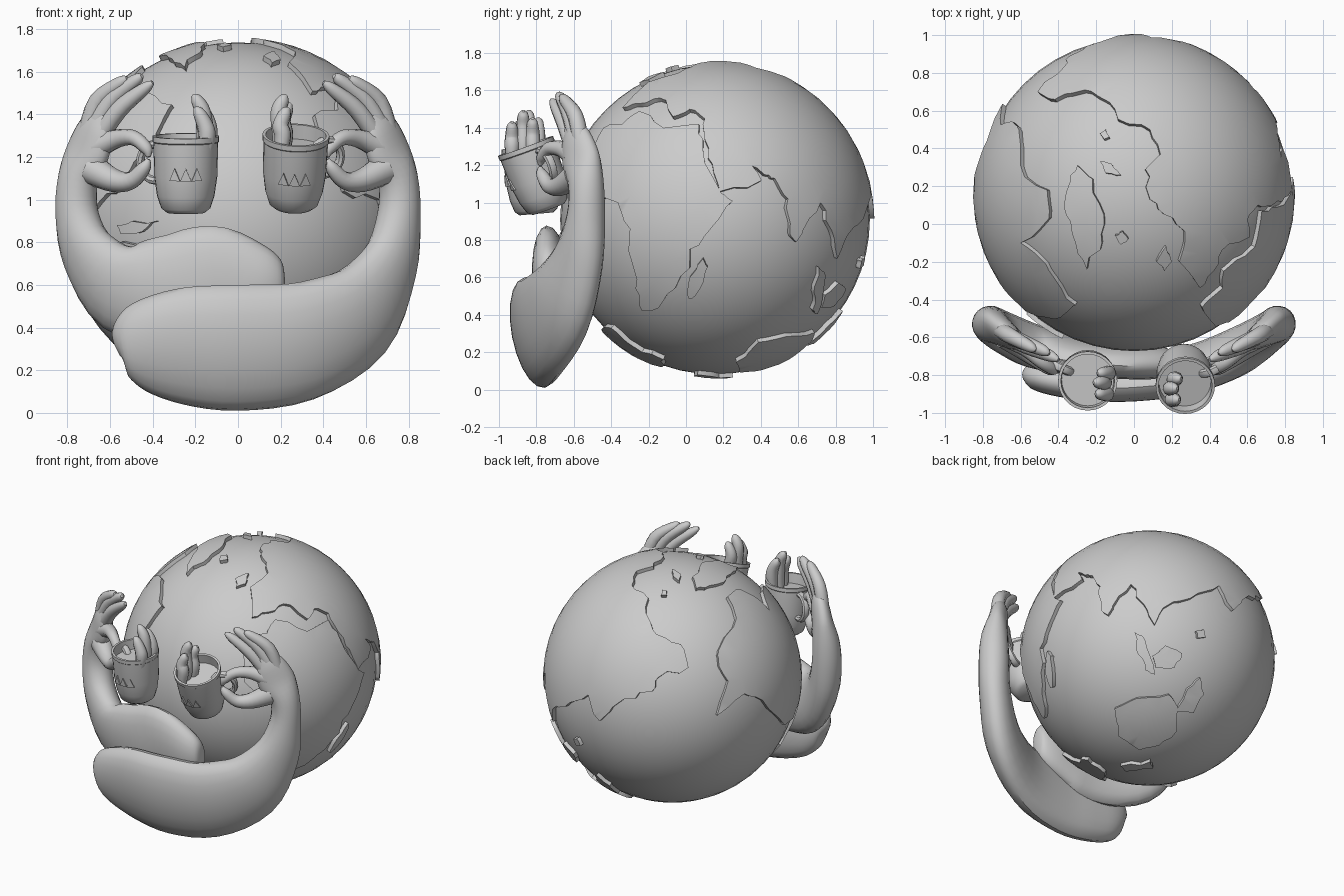
import bpy, bmesh, math, random
from mathutils import Vector as V, Matrix, geometry

if "Cube" in bpy.data.objects:
    bpy.data.objects.remove(bpy.data.objects["Cube"])

random.seed(4)
C = V((0, .155, .91))          # globe centre
R_SEA, R_LAND = .828, .852


def finish(bm, name):
    bmesh.ops.recalc_face_normals(bm, faces=bm.faces)
    me = bpy.data.meshes.new(name)
    bm.to_mesh(me)
    bm.free()
    ob = bpy.data.objects.new(name, me)
    bpy.context.collection.objects.link(ob)
    bpy.context.view_layer.objects.active = ob
    ob.select_set(True)
    bpy.ops.object.shade_smooth_by_angle(angle=math.radians(40))
    ob.select_set(False)


# Ocean ball
bm = bmesh.new()
bmesh.ops.create_uvsphere(bm, u_segments=48, v_segments=28, radius=R_SEA)
bmesh.ops.translate(bm, vec=C, verts=bm.verts)
finish(bm, "ocean")

# Viewing frames used to place coast points on the ball: right, up, toward, centre, scale
X, Y, Z = V((1, 0, 0)), V((0, 1, 0)), V((0, 0, 1))


def oblique(az, el, cx, cy):
    a, e = math.radians(az), math.radians(el)
    t = V((math.sin(a) * math.cos(e), math.cos(a) * math.cos(e), math.sin(e)))
    r = Z.cross(t).normalized()
    return r, -t.cross(r), t, cx, cy, 127


VIEWS = {"F": (X, Z, -Y, C.x, C.z, R_LAND), "R": (Y, Z, X, C.y, C.z, R_LAND),
         "T": (X, Y, Z, C.x, C.y, R_LAND),
         "L": oblique(-32, 25, 672, 677), "B": oblique(43, -27, 1148, 659)}


def direction(view, p):
    r, u, t, cx, cy, s = VIEWS[view]
    a, b = (p[0] - cx) / s, (p[1] - cy) / s
    return (r * a + u * b + t * math.sqrt(max(0, 1 - a * a - b * b))).normalized()


FIB = []
for i in range(900):
    z = 1 - 2 * (i + .5) / 900
    s = math.sqrt(1 - z * z)
    FIB.append(V((math.cos(i * 2.39996) * s, math.sin(i * 2.39996) * s, z)))


def land(name, *runs):
    """Raised plate whose coast is given as runs of points seen in some view."""
    ds = [direction(v, p) for v, pts in runs for p in pts]
    coast = []
    for a, b in zip(ds, ds[1:] + ds[:1]):      # roughen the coast a little
        k = (a - b).length * .1
        coast.append(a)
        for t in (.33, .67):
            coast.append((a.lerp(b, t) + V([random.uniform(-k, k) for _ in range(3)])).normalized())
    m = sum(ds, V((0, 0, 0))).normalized()
    u = m.orthogonal().normalized()
    w = m.cross(u)
    flat = lambda d: V((d.dot(u), d.dot(w))) / (1 + d.dot(m))
    pts = [flat(d) for d in coast] + [flat(d) for d in FIB if d.dot(m) > -.1]
    vs, _, fs = geometry.delaunay_2d_cdt(pts, [], [list(range(len(coast)))], 1, 1e-5)[:3]
    bm = bmesh.new()
    bv = []
    for q in vs:
        k = q.length_squared
        bv.append(bm.verts.new(C + (u * 2 * q.x + w * 2 * q.y + m * (1 - k)) / (1 + k) * R_LAND))
    for f in fs:
        bm.faces.new([bv[i] for i in f])
    bmesh.ops.delete(bm, geom=[v for v in bm.verts if not v.link_faces], context='VERTS')
    rim = [e for e in bm.edges if e.is_boundary]
    for v in bmesh.ops.extrude_edge_only(bm, edges=rim)["geom"]:
        if isinstance(v, bmesh.types.BMVert):
            v.co = C + (v.co - C) * (.8 / R_LAND)
    finish(bm, name)


# Continents
land("africa", ("R", [(-.34, 1.42), (-.25, 1.49), (-.12, 1.4), (.07, 1.42), (.09, 1.29), (.19, 1.05),
     (.25, 1.01), (.14, .87), (.02, .75), (.02, .65), (-.1, .51), (-.19, .42), (-.235, .42),
     (-.27, .54), (-.31, .75), (-.3, .86), (-.365, 1)]), ("F", [(.5, 1.04), (.42, 1.2), (.36, 1.4)]))
land("eurasia", ("T", [(-.51, .7), (-.42, .66), (-.26, .71), (-.13, .645), (-.085, .555), (.085, .5),
     (.14, .37), (.06, .29), (.085, .13), (.16, .05), (.27, -.04), (.24, -.2), (.35, -.34)]),
     ("R", [(-.25, 1.53), (-.14, 1.56), (-.07, 1.46), (.02, 1.5), (.1, 1.45), (.1, 1.34), (.14, 1.21),
      (.18, 1.06), (.405, 1.12), (.315, 1.23), (.42, 1.15), (.475, 1.13), (.545, 1.02), (.555, .835),
      (.59, .79), (.625, .85), (.72, 1.0), (.78, .85), (.81, .7), (.86, .82)]),
     ("B", [(1195, 605), (1222, 592)]), ("L", [(606, 722), (630, 700), (658, 692), (664, 678)]))
land("north_america", ("T", [(-.31, -.43), (-.42, -.29), (-.5, -.18), (-.6, -.1), (-.45, .03),
     (-.46, .18), (-.58, .25), (-.61, .5)]),
     ("L", [(722, 657), (732, 680), (722, 714), (748, 692), (765, 698), (785, 722)]),
     ("F", [(-.7, .82), (-.66, .98), (-.55, 1.08), (-.42, 1.25), (-.33, 1.42)]))
land("south_america", ("F", [(-.7, .82), (-.45, .78), (-.22, .6), (-.28, .42), (-.42, .22),
     (-.56, .37), (-.68, .6)]))
land("greenland", ("T", [(-.34, .22), (-.3, .31), (-.22, .24), (-.16, .05), (-.17, -.1),
     (-.25, -.24), (-.31, -.1), (-.36, .05)]))
land("australia", ("B", [(1118, 712), (1140, 703), (1172, 700), (1180, 712), (1178, 735),
     (1160, 748), (1140, 752), (1120, 738)]))

# Islands
ISLES = {"madagascar": ("R", [(.01, .49), (.02, .6), (.09, .7), (.115, .655), (.075, .54), (.03, .485)]),
         "britain": ("T", [(.12, -.2), (.17, -.12), (.2, -.2), (.16, -.25)]),
         "iceland": ("T", [(-.1, -.06), (-.06, -.04), (-.03, -.08), (-.07, -.11)]),
         "arctic_isle": ("T", [(-.18, .33), (-.12, .32), (-.07, .26), (-.15, .27)]),
         "arctic_isle_b": ("T", [(-.18, .48), (-.15, .5), (-.13, .46), (-.16, .45)]),
         "caribbean": ("F", [(-.57, .88), (-.5, .9), (-.38, .9), (-.45, .85), (-.55, .84)]),
         "new_guinea": ("B", [(1178, 716), (1190, 695), (1203, 684), (1206, 700), (1195, 718)]),
         "borneo": ("B", [(1157, 662), (1170, 652), (1186, 660), (1178, 674), (1160, 674)]),
         "sumatra": ("B", [(1140, 638), (1150, 645), (1159, 680), (1150, 676), (1143, 660)]),
         "luzon": ("B", [(1200, 638), (1207, 636), (1209, 644), (1202, 645)]),
         "south_isle": ("B", [(1120, 766), (1150, 763), (1152, 769), (1125, 771)]),
         "south_coast": ("R", [(-.4, .33), (-.28, .23), (-.12, .16), (-.13, .12), (-.3, .17), (-.45, .3)])}
for name, run in ISLES.items():
    land(name, run)


def tube(name, keys, sides=14, sub=4):
    """Elliptical tube through (x, y, z, half width, half depth) keys, smoothly joined."""
    ks = [V(k if len(k) == 5 else (*k, k[3])) for k in keys]
    ks = [ks[0]] + ks + [ks[-1]]
    path = []
    for p, a, b, q in zip(ks, ks[1:], ks[2:], ks[3:]):
        for i in range(sub):
            t = i / sub
            path.append(a + .5 * t * (b - p + t * (2 * p - 5 * a + 4 * b - q + t * (3 * (a - b) + q - p))))
    path.append(ks[-1])
    bm = bmesh.new()
    rings = []
    for i, k in enumerate(path):
        tan = (path[min(i + 1, len(path) - 1)] - path[max(i - 1, 0)]).to_3d().normalized()
        p = V(k[:3])
        side = tan.cross(V((p.x - C.x, p.y - C.y, (p.z - C.z) * .3))).normalized()
        out = side.cross(tan)
        rings.append([bm.verts.new(p + side * math.cos(j * math.tau / sides) * max(k[3], .004)
                                   + out * math.sin(j * math.tau / sides) * max(k[4], .004))
                      for j in range(sides)])
    for a, b in zip(rings, rings[1:]):
        for j in range(sides):
            bm.faces.new((a[j - 1], a[j], b[j], b[j - 1]))
    bm.faces.new(rings[0])
    bm.faces.new(rings[-1])
    finish(bm, name)


# Arms, each running on into a palm
PALM = [(.755, -.535, .93, .105, .1), (.75, -.535, 1.1, .1, .09), (.705, -.56, 1.22, .125, .07),
        (.66, -.59, 1.34, .1, .055), (.62, -.62, 1.4, .05, .03)]
front_arm = [(-.57, -.8, .3, .03, .02), (-.54, -.8, .31, .14, .07), (-.44, -.8, .32, .22, .1),
             (-.25, -.81, .315, .28, .115), (0, -.81, .305, .3, .12), (.3, -.77, .335, .285, .12),
             (.56, -.67, .465, .245, .12), (.71, -.575, .7, .16, .105)] + PALM
back_arm = [(-.22, -.73, .6, .03, .02), (-.2, -.73, .6, .12, .06), (-.1, -.73, .6, .2, .09),
            (.1, -.72, .6, .28, .095), (.32, -.7, .565, .27, .1), (.55, -.64, .59, .22, .11),
            (.7, -.57, .75, .15, .105)] + PALM
flip = lambda keys, s: [(k[0] * s, *k[1:]) for k in keys]
tube("front_arm", front_arm, sides=20)
tube("back_arm", flip(back_arm, -1), sides=20)

# Fingers and thumb, mirrored
FINGERS = {"little_finger": [(.71, -.56, 1.3, .045), (.66, -.59, 1.46, .042), (.55, -.65, 1.55, .03), (.52, -.67, 1.57, .01)],
           "ring_finger": [(.69, -.58, 1.3, .045), (.6, -.62, 1.46, .042), (.48, -.67, 1.56, .03), (.45, -.69, 1.58, .01)],
           "middle_finger": [(.66, -.6, 1.28, .045), (.56, -.65, 1.42, .042), (.44, -.7, 1.52, .03), (.4, -.72, 1.55, .01)],
           "index_finger": [(.66, -.6, 1.25, .06), (.57, -.66, 1.285, .045), (.49, -.73, 1.29, .036),
                            (.43, -.77, 1.24, .03), (.42, -.78, 1.2, .01)],
           "thumb": [(.68, -.59, 1.14, .075), (.58, -.67, 1.09, .055), (.5, -.73, 1.09, .042),
                     (.44, -.77, 1.15, .032), (.42, -.78, 1.19, .01)]}
for s, tag in ((1, "_right"), (-1, "_left")):
    for name, keys in FINGERS.items():
        tube(name + tag, flip(keys, s), sides=10)


# Mugs with handle, drink and zigzag trim
def mug(name, s, base, tilt, lean):
    M = (Matrix.Translation(base) @ Matrix.Rotation(math.radians(lean), 4, 'Y')
         @ Matrix.Rotation(math.radians(tilt), 4, 'X'))
    prof = [(0, 0), (.09, 0), (.115, .02), (.135, .08), (.148, .17), (.152, .33), (.157, .335),
            (.157, .36), (.142, .36), (.138, .29), (0, .29)]
    n = 28
    bm = bmesh.new()
    rings = [[bm.verts.new((r * math.cos(j * math.tau / n), r * math.sin(j * math.tau / n), z))
              for j in range(n)] for r, z in prof]
    for a, b in zip(rings, rings[1:]):
        for j in range(n):
            bm.faces.new((a[j - 1], a[j], b[j], b[j - 1]))
    bmesh.ops.remove_doubles(bm, verts=bm.verts, dist=1e-5)
    eight = [k * math.tau / 8 for k in range(8)]
    turn = Matrix.Rotation(s * math.radians(25), 3, 'Z')
    hoop = [[bm.verts.new(turn @ V((s * (.16 + (.075 + .02 * math.cos(v)) * math.cos(w)), .025 * math.sin(v),
                                    .23 + (.085 + .02 * math.cos(v)) * math.sin(w))))
             for v in eight] for w in [k * math.tau / 20 for k in range(20)]]
    for i in range(20):
        for j in range(8):
            bm.faces.new((hoop[i - 1][j - 1], hoop[i - 1][j], hoop[i][j], hoop[i][j - 1]))
    for c in (-.35, 0, .35):                   # zigzag teeth
        tooth = [V((.156 * math.sin(c + d), -.156 * math.cos(c + d), z))
                 for d, z in ((-.17, .16), (.17, .16), (0, .22))]
        low = [bm.verts.new(p) for p in tooth]
        top = [bm.verts.new((p.x * .9, p.y * .9, p.z)) for p in tooth]
        bm.faces.new(low)
        for j in range(3):
            bm.faces.new((low[j - 1], low[j], top[j], top[j - 1]))
    bm.transform(M)
    finish(bm, name)


mug("mug_left", -1, (-.245, -.8, .94), 5, 0)
mug("mug_right", 1, (.26, -.735, .965), 20, 2)

# Splashes rising from the drinks
for side, x, y, bend in (("left", -.155, -.84, -.05), ("right", .2, -.87, .04)):
    for i, (dx, dy, h) in enumerate([(0, -.06, 1.43), (-.01, 0, 1.49), (.01, .05, 1.45)]):
        x0, y0 = x + dx, y + dy
        tube("splash_%s_%d" % (side, i),
             [(x0, y0, 1.21, .03), (x0 + .01, y0, 1.3, .04), (x0, y0, h - .08, .038),
              (x0 + bend * .6, y0, h - .02, .028), (x0 + bend, y0, h, .008)], sides=10)
